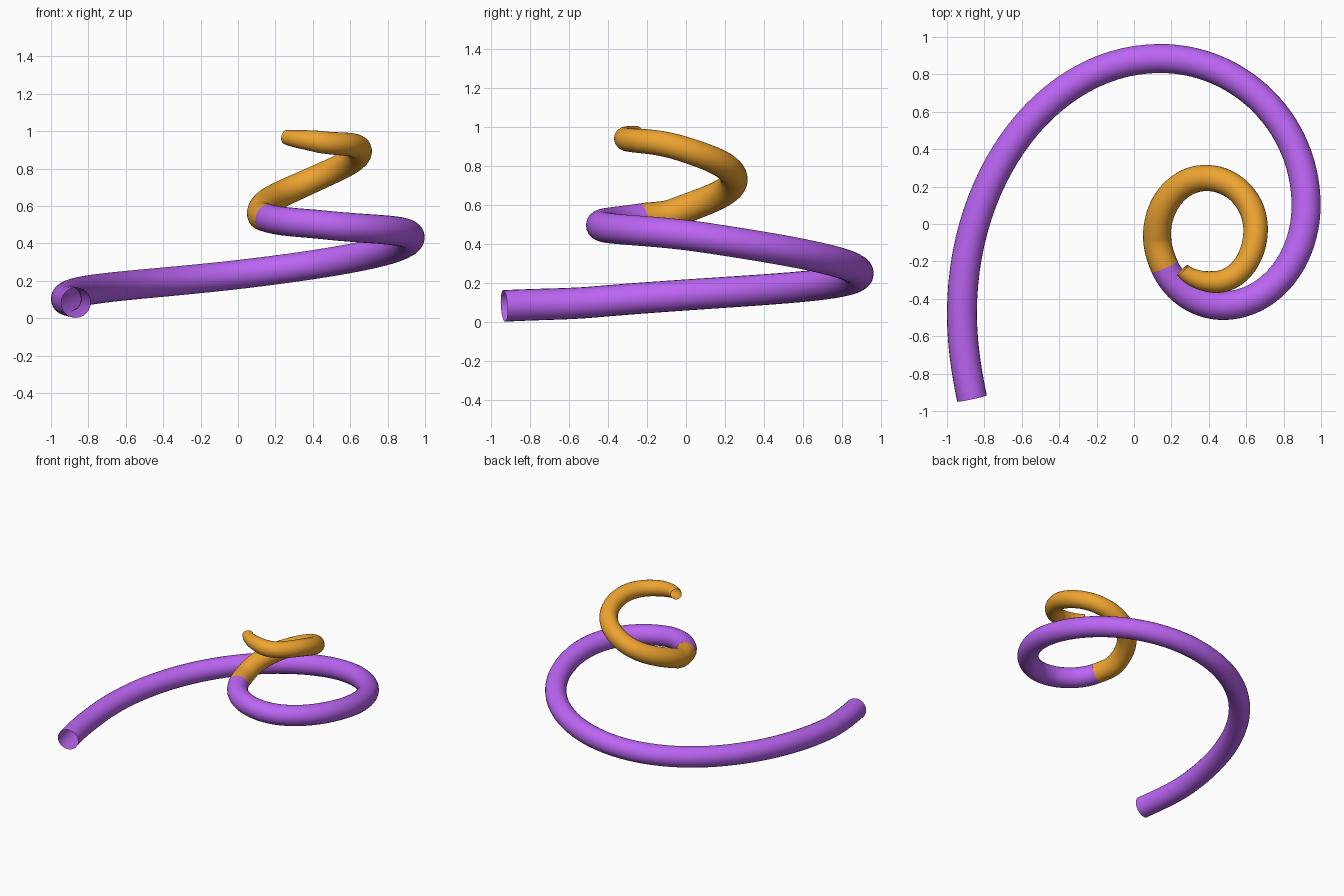
import bpy
import math
from mathutils import Vector

if "Cube" in bpy.data.objects:
    bpy.data.objects.remove(bpy.data.objects["Cube"])

# Centre line: x, y, z, tube radius, heading in plan (degrees)
PATH = [
    (-0.866, -0.933, 0.083, 0.081, 102),
    (-0.920, -0.480, 0.103, 0.080, 90),
    (0.140, 0.885, 0.250, 0.078, 0),
    (0.920, 0.100, 0.433, 0.078, -90),
    (0.476, -0.436, 0.497, 0.077, -180),
    (0.163, -0.227, 0.534, 0.076, -246),   # colour joint
    (0.123, -0.060, 0.560, 0.075, -270),
    (0.385, 0.246, 0.733, 0.070, -360),
    (0.650, -0.030, 0.893, 0.066, -450),
    (0.433, -0.310, 0.943, 0.059, -540),
    (0.260, -0.247, 0.968, 0.040, -587),
]
JOINT = 5


def heading(p):
    a = math.radians(p[4])
    return Vector((math.cos(a), math.sin(a)))


def arm_lengths(p, q):
    """Handle lengths that make an elliptical arc between two path points."""
    t, u = heading(p), heading(q)
    d = Vector(q[:2]) - Vector(p[:2])
    turn = abs(math.radians(q[4] - p[4]))
    k = 4 / 3 * math.tan(turn / 4) / math.tan(turn / 2)
    cross = t.cross(u)
    return k * d.cross(u) / cross, k * t.cross(d) / cross


arms = [arm_lengths(p, q) for p, q in zip(PATH, PATH[1:])]
lengths = [1.15 * (a + b) / 1.27 * 1.3 for a, b in arms]


def climb(i):
    lo, hi = max(i - 1, 0), min(i + 1, len(PATH) - 1)
    return (PATH[hi][2] - PATH[lo][2]) / sum(lengths[lo:hi])


def tube(name, first, last, color):
    curve = bpy.data.curves.new(name, 'CURVE')
    curve.dimensions = '3D'
    curve.bevel_depth = 1.0
    curve.bevel_resolution = 10
    curve.resolution_u = 28
    curve.use_fill_caps = False
    spline = curve.splines.new('BEZIER')
    spline.bezier_points.add(last - first)
    for bp, i in zip(spline.bezier_points, range(first, last + 1)):
        p = PATH[i]
        co = Vector(p[:3])
        t = Vector((*heading(p), climb(i)))
        bp.handle_left_type = bp.handle_right_type = 'FREE'
        bp.co = co
        bp.handle_left = co - t * arms[max(i - 1, 0)][1]
        bp.handle_right = co + t * arms[min(i, len(arms) - 1)][0]
        bp.radius = p[3]
    mat = bpy.data.materials.new(name + "_color")
    mat.diffuse_color = color
    mat.use_nodes = True
    mat.node_tree.nodes["Principled BSDF"].inputs["Base Color"].default_value = mat.diffuse_color
    curve.materials.append(mat)
    obj = bpy.data.objects.new(name, curve)
    bpy.context.collection.objects.link(obj)
    bpy.ops.object.select_all(action='DESELECT')
    obj.select_set(True)
    bpy.context.view_layer.objects.active = obj
    bpy.ops.object.convert(target='MESH')
    bpy.ops.object.shade_smooth()


# Wide lower coil and small tapering upper coil, both open-ended
tube("lower_coil", 0, JOINT, (0.50, 0.13, 0.90, 1))
tube("upper_coil", JOINT, len(PATH) - 1, (0.85, 0.37, 0.03, 1))
